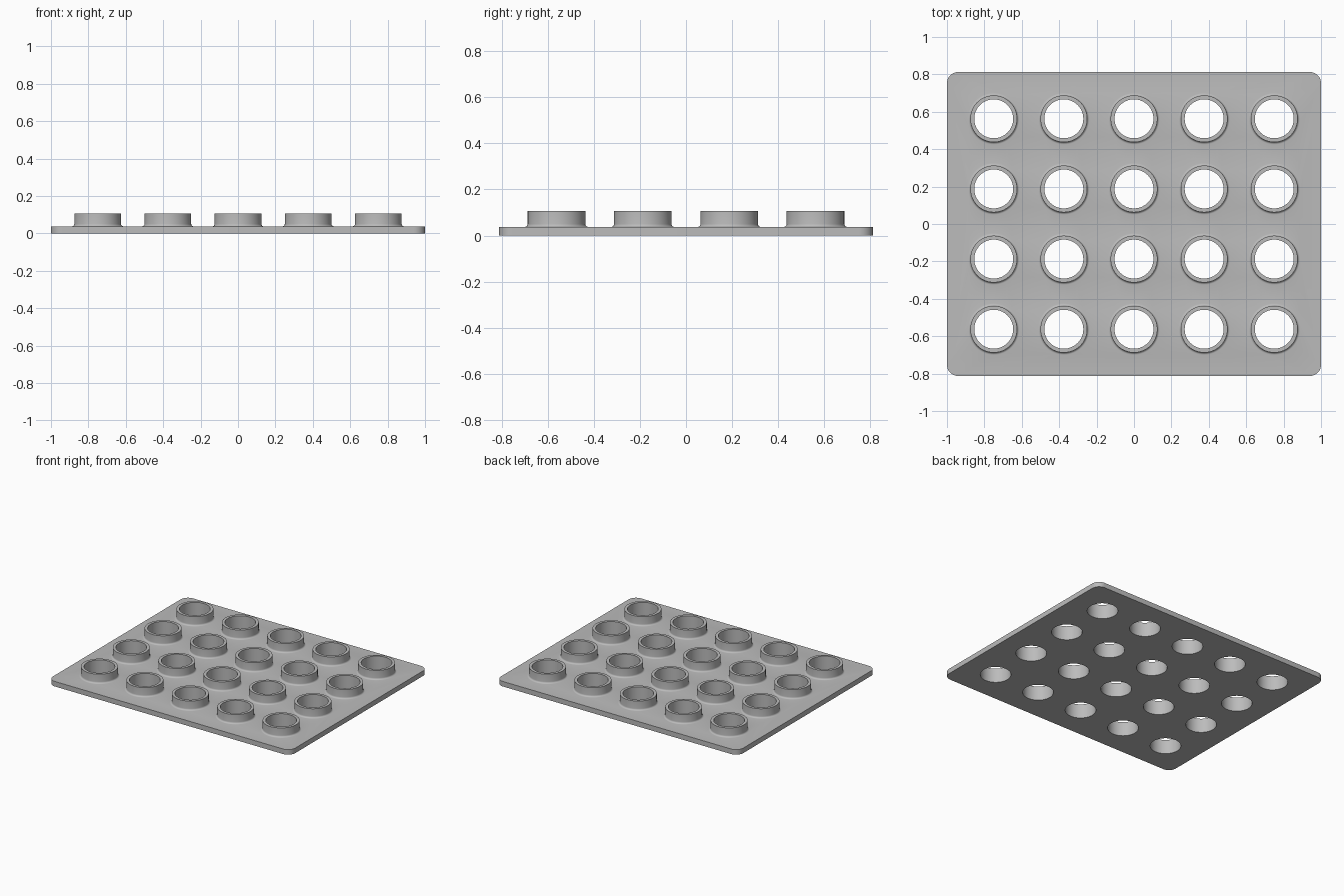
import bpy, bmesh, math
from mathutils import Vector

if "Cube" in bpy.data.objects:
    bpy.data.objects.remove(bpy.data.objects["Cube"])

HALF_X, HALF_Y, CORNER = 1.0, 0.8125, 0.06   # plate outline
PLATE_Z, RIM_Z = 0.0375, 0.106               # plate top, collar top
HOLE_R, COLLAR_R, FILLET = 0.104, 0.125, 0.0125
PITCH, SEGMENTS = 0.375, 64

metal = bpy.data.materials.new("plain grey")
metal.diffuse_color = (0.5, 0.5, 0.5, 1)
metal.use_nodes = True
metal.node_tree.nodes["Principled BSDF"].inputs["Base Color"].default_value = metal.diffuse_color

bm = bmesh.new()


def loop(points, z):
    return [bm.verts.new((x, y, z)) for x, y in points]


def circle(cx, cy, r):
    step = 2 * math.pi / SEGMENTS
    return [(cx + r * math.cos(i * step), cy + r * math.sin(i * step))
            for i in range(SEGMENTS)]


def rounded_rectangle():
    points = []
    for quarter, (sx, sy) in enumerate([(1, 1), (-1, 1), (-1, -1), (1, -1)]):
        for i in range(11):
            a = math.pi / 2 * (quarter + i / 10)
            points.append((sx * (HALF_X - CORNER) + CORNER * math.cos(a),
                           sy * (HALF_Y - CORNER) + CORNER * math.sin(a)))
    return points


def bridge(a, b):
    for i in range(len(a)):
        j = (i + 1) % len(a)
        bm.faces.new((a[i], a[j], b[j], b[i]))


def fill(loops, normal):
    edges = []
    for vs in loops:
        for i, v in enumerate(vs):
            w = vs[(i + 1) % len(vs)]
            edges.append(bm.edges.get((v, w)) or bm.edges.new((v, w)))
    bmesh.ops.triangle_fill(bm, edges=edges, use_beauty=True,
                            normal=Vector(normal))


# Plate side wall
outline = rounded_rectangle()
bottom_loops, top_loops = [loop(outline, 0)], [loop(outline, PLATE_Z)]
bridge(bottom_loops[0], top_loops[0])

# Collar section, from the hole's lower edge over the rim to the filleted foot
section = [(HOLE_R, 0), (HOLE_R, RIM_Z), (COLLAR_R, RIM_Z)]
for i in range(6):
    a = math.pi / 2 * i / 5
    section.append((COLLAR_R + FILLET * (1 - math.cos(a)),
                    PLATE_Z + FILLET * (1 - math.sin(a))))

# Five by four collars
for col in range(5):
    for row in range(4):
        cx, cy = (col - 2) * PITCH, (row - 1.5) * PITCH
        rings = [loop(circle(cx, cy, r), z) for r, z in section]
        for a, b in zip(rings, rings[1:]):
            bridge(a, b)
        bottom_loops.append(rings[0])
        top_loops.append(rings[-1])

# Pierced plate faces
fill(bottom_loops, (0, 0, -1))
fill(top_loops, (0, 0, 1))
bmesh.ops.recalc_face_normals(bm, faces=bm.faces[:])

mesh = bpy.data.meshes.new("collared_plate")
bm.to_mesh(mesh)
bm.free()
mesh.materials.append(metal)
plate = bpy.data.objects.new("collared_plate", mesh)
bpy.context.collection.objects.link(plate)
bpy.context.view_layer.objects.active = plate
plate.select_set(True)
bpy.ops.object.shade_smooth_by_angle(angle=math.radians(30))
